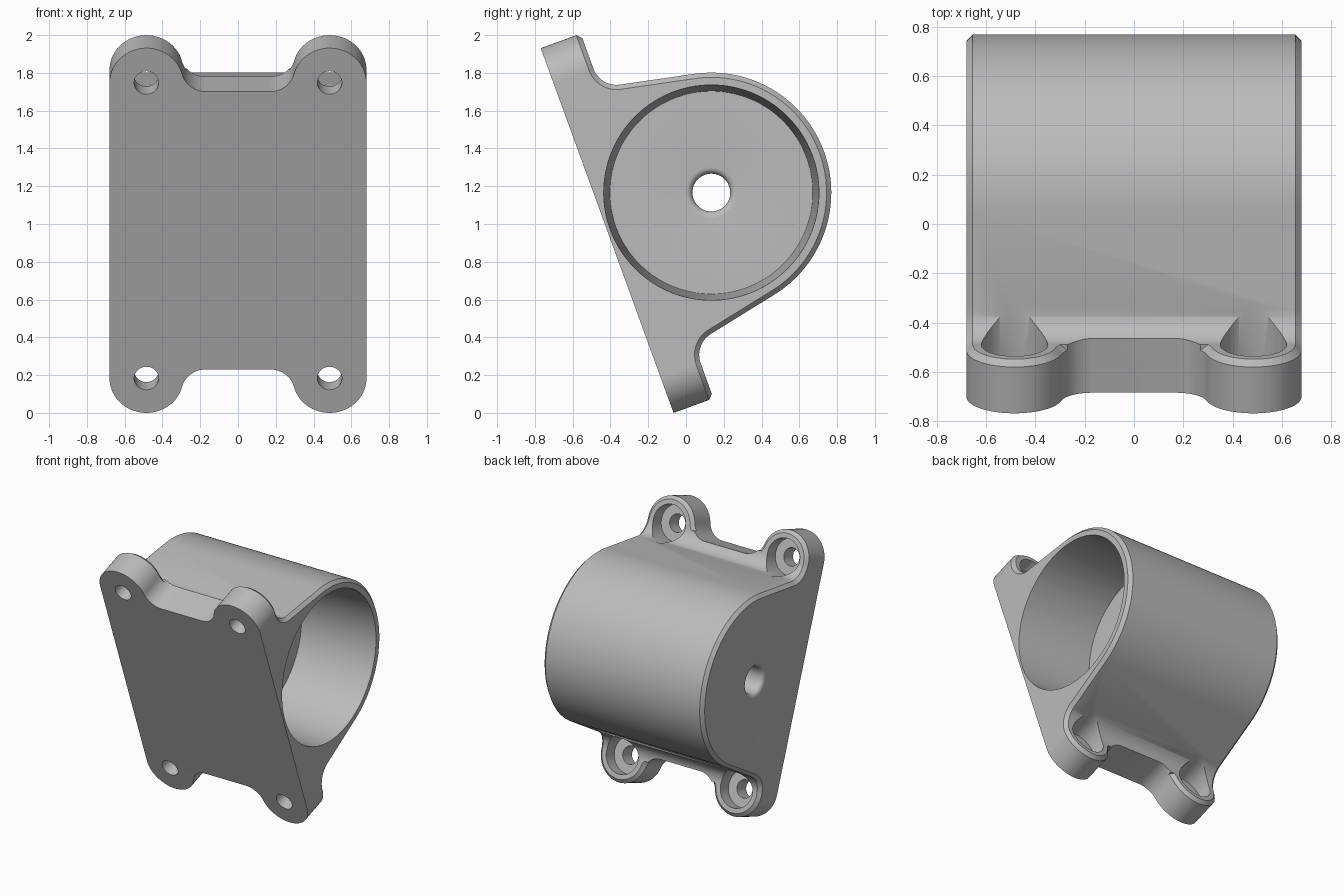
import bpy, bmesh
from math import sin, cos, pi, asin, atan2, radians
from mathutils import Vector, Matrix

if "Cube" in bpy.data.objects:
    bpy.data.objects.remove(bpy.data.objects["Cube"])

# Working frame: x = width, y = depth out of the mounting face, z = along the plate
LENGTH, HALF_W, THICK, CHAMFER = 2.055, 0.68, 0.225, 0.025
EAR_R, EAR_X = 0.195, 0.485
BARREL_R, BARREL_Y, BARREL_Z = 0.635, 0.587, LENGTH / 2
FILLET = 0.13

grey = bpy.data.materials.new("mid_grey")
grey.use_nodes = True
grey.diffuse_color = (0.5, 0.5, 0.5, 1)
grey.node_tree.nodes["Principled BSDF"].inputs["Base Color"].default_value = (0.5, 0.5, 0.5, 1)


def arc(cx, cy, r, a0, a1, n):
    return [(cx + r * cos(a0 + (a1 - a0) * i / n), cy + r * sin(a0 + (a1 - a0) * i / n))
            for i in range(n + 1)]


def flip(points):
    """Mirror a path along the plate length and reverse its order."""
    return [(a, LENGTH - b) for a, b in reversed(points)]


def make_object(name, bm):
    bmesh.ops.recalc_face_normals(bm, faces=bm.faces)
    mesh = bpy.data.meshes.new(name)
    bm.to_mesh(mesh)
    bm.free()
    mesh.materials.append(grey)
    obj = bpy.data.objects.new(name, mesh)
    bpy.context.collection.objects.link(obj)
    return obj


def prism(name, points, place, lo, hi, bevel_rule=None):
    """Extrude a closed outline, then chamfer the edges picked by the rule."""
    bm = bmesh.new()
    rings = [[bm.verts.new(place(a, b, d)) for a, b in points] for d in (lo, hi)]
    count = len(points)
    for ring in rings:
        bm.faces.new(ring)
    for i in range(count):
        j = (i + 1) % count
        bm.faces.new((rings[0][i], rings[0][j], rings[1][j], rings[1][i]))
    bmesh.ops.recalc_face_normals(bm, faces=bm.faces)
    if bevel_rule:
        edges = [e for e in bm.edges if bevel_rule(e.verts[0].co, e.verts[1].co)]
        bmesh.ops.bevel(bm, geom=edges, offset=CHAMFER, offset_type='OFFSET',
                        segments=1, affect='EDGES', clamp_overlap=False)
    return make_object(name, bm)


def lathe(name, profile, matrix, steps):
    """Revolve (height, radius) pairs about the matrix's z axis."""
    bm = bmesh.new()
    rings = [[bm.verts.new(matrix @ Vector((r * cos(2 * pi * i / steps), r * sin(2 * pi * i / steps), h)))
              for i in range(steps)] for h, r in profile]
    for low, high in zip(rings, rings[1:]):
        for i in range(steps):
            j = (i + 1) % steps
            bm.faces.new((low[i], low[j], high[j], high[i]))
    bm.faces.new(rings[0])
    bm.faces.new(rings[-1])
    return make_object(name, bm)


def combine(target, tool, operation):
    mod = target.modifiers.new("combine", 'BOOLEAN')
    mod.operation, mod.solver, mod.object = operation, 'EXACT', tool
    bpy.context.view_layer.update()
    evaluated = target.evaluated_get(bpy.context.evaluated_depsgraph_get())
    mesh = bpy.data.meshes.new_from_object(evaluated)
    target.modifiers.clear()
    target.data = mesh
    bpy.data.objects.remove(tool)


def from_front(a, b, d):
    return (a, d, b)


def from_side(a, b, d):
    return (d, a, b)


# Plate outline: four round ears joined by filleted notches
notch_z = 0.245
tilt = atan2(EAR_R - (notch_z - FILLET), EAR_X - 0.17)
ear = arc(EAR_X, EAR_R, EAR_R, 0, tilt - pi, 28)
notch = arc(0.17, notch_z - FILLET, FILLET, tilt, pi / 2, 12)
half = ear[:-1] + notch
lower = half + [(-x, z) for x, z in reversed(half)]
outline = lower + flip(lower)
body = prism("motor_bracket", outline, from_front, 0, THICK,
             lambda p, q: min(p.y, q.y) > THICK - 1e-4)

# Barrel profile: flat front, concave root, sloping tangent, round back
slope = asin(0.204)
touch_y = BARREL_Y + BARREL_R * sin(slope)
touch_z = BARREL_Z - BARREL_R * cos(slope)
root_y = THICK + FILLET
root_z = touch_z - (touch_y - root_y) * sin(slope) / cos(slope) - FILLET / cos(slope)
root = [(0, root_z)] + arc(root_y, root_z, FILLET, pi, pi / 2 + slope, 14)
side = root + arc(BARREL_Y, BARREL_Z, BARREL_R, slope - pi / 2, pi / 2 - slope, 64) + flip(root)
barrel = prism("barrel", side, from_side, -HALF_W, HALF_W,
               lambda p, q: abs(p.x - q.x) < 1e-4 and min(p.y, q.y) > THICK - 1e-4)

# Carry the notches through the barrel roots
notch_cut = notch + [(-x, z) for x, z in reversed(notch)]
notch_cut += [(-notch[0][0], -0.2), (notch[0][0], -0.2)]
for path in (notch_cut, flip(notch_cut)):
    combine(barrel, prism("notch_cutter", path, from_front, -0.1, 0.8), 'DIFFERENCE')
combine(body, barrel, 'UNION')

# Tapered bore, open on one side, with a rounded shaft hole in its floor
floor, shaft, lip = 0.07, 0.1, 0.035
rounding = [(lip * (1 - cos(t * pi / 12)), shaft + lip * (1 - sin(t * pi / 12))) for t in range(7)]
bore = [(-HALF_W - 0.05, shaft + lip)] + [(-HALF_W + h, r) for h, r in rounding]
bore += [(floor - h, r) for h, r in reversed(rounding)]
bore += [(floor, 0.537), (HALF_W, 0.57), (HALF_W + 0.05, 0.573)]
along_x = Matrix.Translation((0, BARREL_Y, BARREL_Z)) @ Matrix.Rotation(pi / 2, 4, 'Y')
combine(body, lathe("bore_cutter", bore, along_x, 96), 'DIFFERENCE')

# Counterbored screw holes in the ears
screw = [(-0.1, 0.065), (0.12, 0.065), (0.12, 0.135), (0.7, 0.135)]
for x in (-EAR_X, EAR_X):
    for z in (EAR_R, LENGTH - EAR_R):
        along_y = Matrix.Translation((x, 0, z)) @ Matrix.Rotation(-pi / 2, 4, 'X')
        combine(body, lathe("screw_cutter", screw, along_y, 40), 'DIFFERENCE')

# Lean the whole bracket back onto its lower edge
body.data.transform(Matrix.Translation((0, -0.066, 0)) @ Matrix.Rotation(radians(20), 4, 'X'))
body.data.materials.clear()
body.data.materials.append(grey)
bpy.ops.object.select_all(action='DESELECT')
body.select_set(True)
bpy.context.view_layer.objects.active = body
bpy.ops.object.shade_smooth_by_angle(angle=radians(30))
